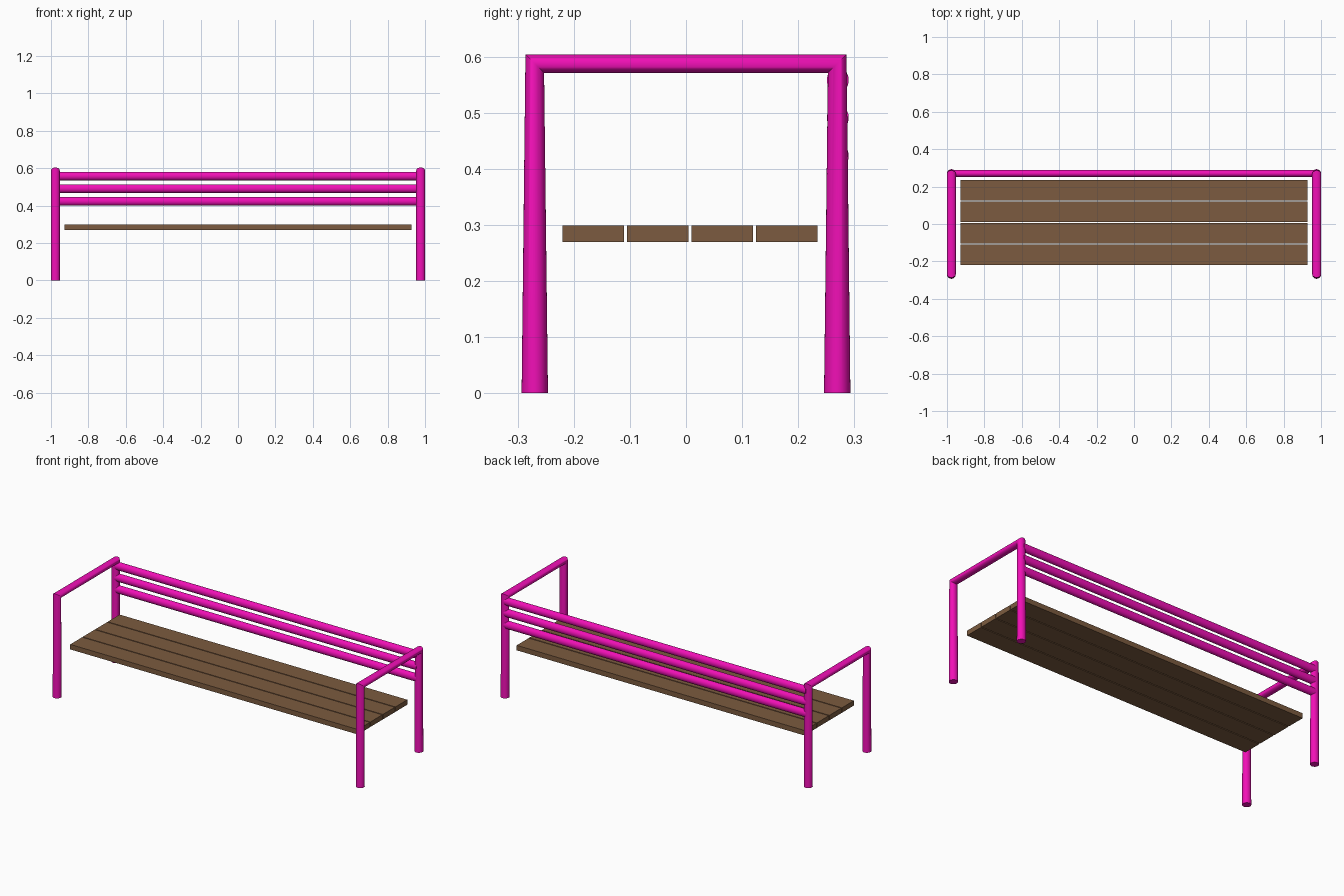
import bpy, bmesh, math
from mathutils import Vector

if "Cube" in bpy.data.objects:
    bpy.data.objects.remove(bpy.data.objects["Cube"])


def material(name, color):
    m = bpy.data.materials.new(name)
    m.diffuse_color = color
    m.use_nodes = True
    m.node_tree.nodes["Principled BSDF"].inputs["Base Color"].default_value = m.diffuse_color
    return m


PINK = material("pink_paint", (0.88, 0.005, 0.47, 1))
WOOD = material("brown_wood", (0.20, 0.105, 0.05, 1))
SIDES = 32


def tube(name, rings):
    """Skin a capped tube through rings of (centre, axis_u, axis_v)."""
    bm = bmesh.new()
    loops = []
    for c, u, v in rings:
        c, u, v = Vector(c), Vector(u), Vector(v)
        loops.append([bm.verts.new(c + u * math.cos(a) + v * math.sin(a))
                      for a in (2 * math.pi * i / SIDES for i in range(SIDES))])
    for a, b in zip(loops, loops[1:]):
        for i in range(SIDES):
            j = (i + 1) % SIDES
            bm.faces.new((a[i], a[j], b[j], b[i]))
    bm.faces.new(loops[0])
    bm.faces.new(loops[-1])
    bmesh.ops.recalc_face_normals(bm, faces=bm.faces)
    mesh = bpy.data.meshes.new(name)
    bm.to_mesh(mesh)
    bm.free()
    mesh.materials.append(PINK)
    ob = bpy.data.objects.new(name, mesh)
    bpy.context.collection.objects.link(ob)
    bpy.ops.object.select_all(action='DESELECT')
    ob.select_set(True)
    bpy.context.view_layer.objects.active = ob
    bpy.ops.object.shade_smooth_by_angle(angle=math.radians(40))
    return ob


# End frames: legs and armrest in one tube, pinched at the mitred corners
R, LEG_Y, TOP_Z = 0.0235, 0.2695, 0.5873
K = R * math.sqrt(0.5)
for side, s in (("left", -1), ("right", 1)):
    x = s * (1 - R)
    u = (R, 0, 0)
    tube(side + "_end_frame", [
        ((x, -LEG_Y, 0), u, (0, R, 0)),
        ((x, -LEG_Y, TOP_Z), u, (0, K, -K)),
        ((x, LEG_Y, TOP_Z), u, (0, -K, -K)),
        ((x, LEG_Y, 0), u, (0, -R, 0)),
    ])

# Backrest rails, ending inside the rear legs
for i, z in enumerate((0.423, 0.491, 0.558)):
    tube(f"back_rail_{i + 1}", [
        ((x, LEG_Y + 0.001, z), (0, 0.0195, 0), (0, 0, 0.0228)) for x in (-0.972, 0.972)])

# Seat slats
for i in range(4):
    bpy.ops.mesh.primitive_cube_add(size=1, location=(0, -0.1655 + 0.115 * i, 0.284))
    slat = bpy.context.object
    slat.name = f"seat_slat_{i + 1}"
    slat.scale = (1.853, 0.1095, 0.029)
    bpy.ops.object.transform_apply(location=False, rotation=False, scale=True)
    slat.data.materials.append(WOOD)
